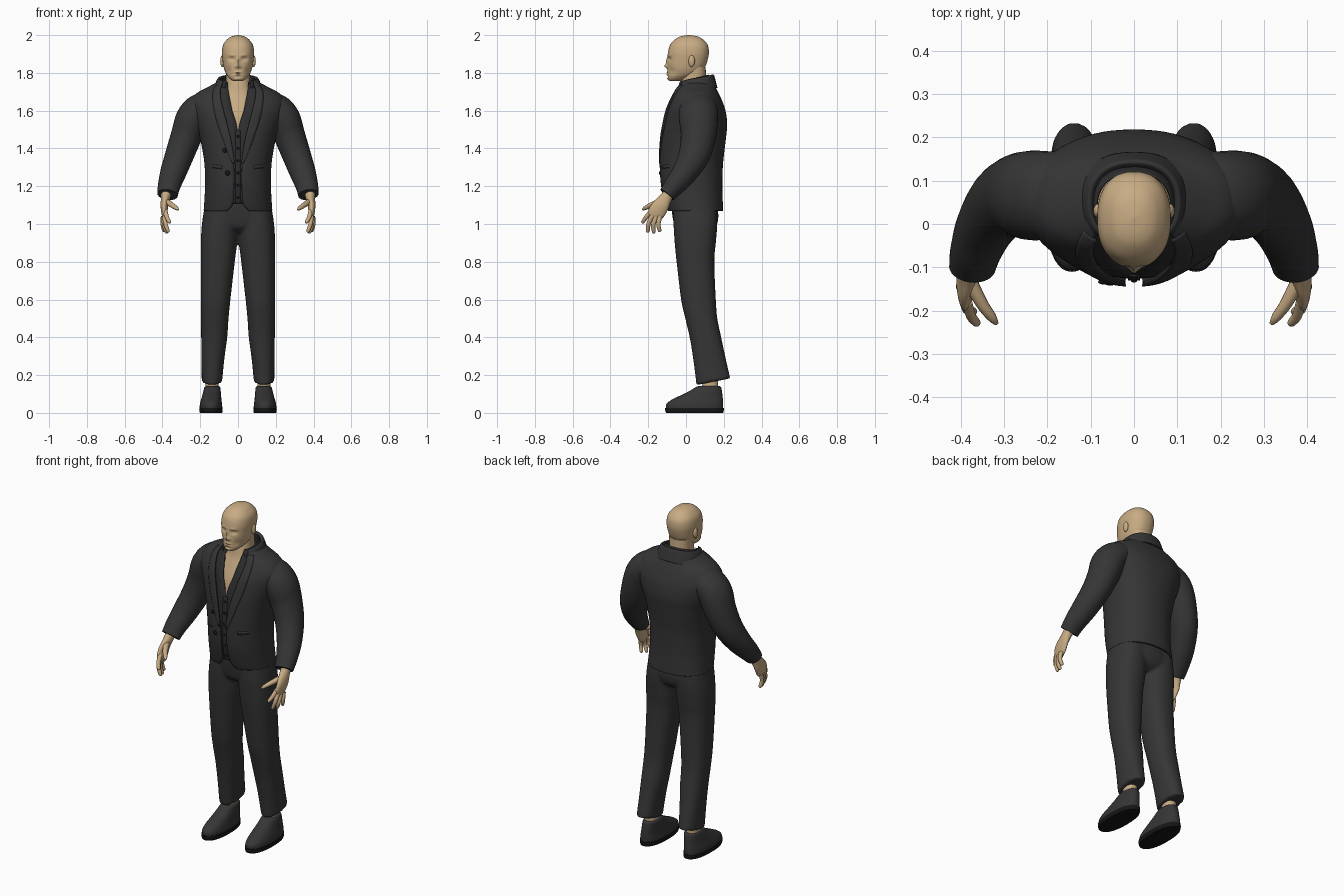
import bpy, bmesh
from math import sin, cos, pi, asin, exp, radians
from mathutils import Vector

if "Cube" in bpy.data.objects:
    bpy.data.objects.remove(bpy.data.objects["Cube"])

N = 2.3  # superellipse exponent of the body sections


def material(name, rgb):
    m = bpy.data.materials.new(name)
    m.diffuse_color = (*rgb, 1)
    m.use_nodes = True
    m.node_tree.nodes["Principled BSDF"].inputs["Base Color"].default_value = m.diffuse_color
    return m


SKIN = material("skin", (0.58, 0.41, 0.23))
CLOTH = material("dark_cloth", (0.036, 0.036, 0.037))
SHIRT = material("dark_shirt", (0.028, 0.028, 0.03))
BLACK = material("black", (0.008, 0.008, 0.009))


def spline(rows, n=8):
    """Catmull-Rom interpolation of equally long tuples."""
    out = []
    for i in range(len(rows) - 1):
        four = rows[max(i - 1, 0)], rows[i], rows[i + 1], rows[min(i + 2, len(rows) - 1)]
        for k in range(n):
            t = k / n
            out.append(tuple(0.5 * (2*b + (c - a)*t + (2*a - 5*b + 4*c - d)*t*t + (3*b - a - 3*c + d)*t**3)
                             for a, b, c, d in zip(*four)))
    return out + [tuple(rows[-1])]


def finish(name, bm, mat, mirror=False, thick=0.0, angle=50):
    bmesh.ops.recalc_face_normals(bm, faces=bm.faces)
    me = bpy.data.meshes.new(name)
    bm.to_mesh(me)
    bm.free()
    ob = bpy.data.objects.new(name, me)
    bpy.context.collection.objects.link(ob)
    me.materials.append(mat)
    if thick:
        s = ob.modifiers.new("thickness", 'SOLIDIFY')
        s.thickness, s.offset = thick, 0
    if mirror:
        ob.modifiers.new("mirror", 'MIRROR').use_mirror_merge = False
    bpy.ops.object.select_all(action='DESELECT')
    ob.select_set(True)
    bpy.context.view_layer.objects.active = ob
    bpy.ops.object.shade_smooth_by_angle(angle=radians(angle))
    return ob


def skin_rings(rings, closed=True, caps=True, bm=None):
    """Bridge a stack of point rings into a mesh."""
    bm = bm or bmesh.new()
    vs = [[bm.verts.new(p) for p in r] for r in rings]
    m = len(vs[0])
    for a, b in zip(vs, vs[1:]):
        for j in range(m if closed else m - 1):
            k = (j + 1) % m
            bm.faces.new((a[j], a[k], b[k], b[j]))
    if closed and caps:
        bm.faces.new(vs[0])
        bm.faces.new(vs[-1])
    return bm


def ring(row, seg=40, closed=True):
    """Horizontal section: z, half width, front y, back y, opening, centre x, tilt."""
    z, hw, yf, yb, gap, cx, tilt = (tuple(row) + (0, 0, 0))[:7]
    cy, ry = (yf + yb) / 2, (yb - yf) / 2
    d = 0 if closed else asin(min(1, (max(gap, 0) / hw) ** (N / 2)))
    pts = []
    for i in range(seg if closed else seg + 1):
        t = -pi / 2 + d + (2*pi - 2*d) * i / seg
        c, s = cos(t), sin(t)
        f = lambda v: (1 if v > 0 else -1) * abs(v) ** (2 / N)
        pts.append(Vector((cx + hw * f(c), cy + ry * f(s), z + tilt * s)))
    return pts


def sections(rows, n=8, seg=40, closed=True):
    return [ring(r, seg, closed) for r in spline([(tuple(r) + (0, 0, 0))[:7] for r in rows], n)]


def loft(name, rows, mat, closed=True, caps=True, seg=40, n=8, **kw):
    return finish(name, skin_rings(sections(rows, n, seg, closed), closed, caps), mat, **kw)


def tube(name, rows, mat, seg=24, n=6):
    """Limb along a path of x, y, z, radius fore-aft, radius sideways; mirrored."""
    rows = spline(rows, n)
    ps = [Vector(r[:3]) for r in rows]
    rings = []
    for i, r in enumerate(rows):
        d = (ps[min(i + 1, len(ps) - 1)] - ps[max(i - 1, 0)]).normalized()
        u = Vector((0, 1, 0))
        u = (u - d * u.dot(d)).normalized()
        v = d.cross(u)
        rings.append([ps[i] + u*r[3]*cos(2*pi*j/seg) + v*r[4]*sin(2*pi*j/seg) for j in range(seg)])
    return finish(name, skin_rings(rings), mat, mirror=True)


def front(row, x):
    """Front y of a body section at a given x."""
    hw, yf, yb = row[1:4]
    k = max(0, 1 - min(1, abs(x) / hw) ** N) ** (1 / N)
    return (yf + yb) / 2 - (yb - yf) / 2 * k


def near(rows, z):
    return min(rows, key=lambda r: abs(r[0] - z))


# Jacket body, open down the front
JACKET = [(1.07, .178, -.095, .193, .055), (1.11, .175, -.108, .191, .026), (1.2, .171, -.128, .188, .02),
          (1.32, .174, -.136, .192, .022), (1.45, .196, -.131, .207, .042), (1.53, .222, -.12, .214, .062),
          (1.60, .244, -.105, .205, .08), (1.65, .245, -.086, .188, .092), (1.69, .215, -.068, .17, .098),
          (1.72, .16, -.055, .154, .095), (1.75, .105, -.035, .14, .08)]
loft("jacket_body", JACKET, CLOTH, closed=False, seg=64, thick=.008)
FINE = spline(JACKET, 8)

# Shirt, open at the neck, and its button placket
OPENING = [0, 0, 0, 0, 0, .008, .03, .04, .048, .053, .055]
BLOUSE = [(r[0], r[1] - .014, r[2] + .012, r[3] - .014, g) for r, g in zip(JACKET, OPENING)][1:]
loft("shirt", BLOUSE, SHIRT, closed=False, seg=48, thick=.004)
SFINE = spline(BLOUSE, 8)
loft("shirt_collar", [(1.69, .098, -.055, .128, .055, 0, .02), (1.735, .092, -.05, .122, .058, 0, .02),
                      (1.768, .086, -.048, .118, .06, 0, .02), (1.755, .094, -.056, .125, .066, 0, .02),
                      (1.735, .1, -.062, .13, .068, 0, .02)], SHIRT, closed=False, thick=.004)
finish("shirt_placket", skin_rings([[Vector((x, front(r, x) - .004, r[0])) for x in (-.014, 0, .014)]
                                    for r in SFINE if r[0] < 1.5], False), SHIRT, thick=.004)

# Jacket collar and flat lapels
loft("jacket_collar", [(1.70, .132, -.072, .163, .1, 0, .02), (1.74, .118, -.058, .153, .088, 0, .02),
                       (1.768, .104, -.046, .144, .08, 0, .02), (1.758, .096, -.036, .134, .078, 0, .02)],
     CLOTH, closed=False, thick=.007)
strips = []
for r in FINE:
    if 1.31 < r[0] < 1.735:
        u = (r[0] - 1.31) / .425
        w = .006 + .045 * sin(pi * min(u * .85, 1)) ** .8
        strips.append([Vector((r[4] - .004 + w*k/4, front(r, r[4] - .004 + w*k/4) - .006, r[0])) for k in range(5)])
finish("lapels", skin_rings(strips, False), CLOTH, mirror=True, thick=.005)

# Pocket flaps
finish("pocket_flaps", skin_rings([[Vector((x/1000, front(near(FINE, z), x/1000) - .004, z + (x - 85) * .0001))
                                    for x in range(85, 160, 12)] for z in (1.292, 1.31)], False),
       CLOTH, mirror=True, thick=.004)


def ball(name, spots, size, mat, mirror=False):
    bm = bmesh.new()
    for p in spots:
        vs = bmesh.ops.create_uvsphere(bm, u_segments=16, v_segments=10, radius=1)["verts"]
        bmesh.ops.scale(bm, vec=size, verts=vs)
        bmesh.ops.translate(bm, vec=p, verts=vs)
    return finish(name, bm, mat, mirror)


# Buttons
ball("jacket_buttons", [(x, front(near(FINE, z), x) - .007, z) for x, z in ((-.07, 1.39), (-.055, 1.27))],
     (.013, .006, .013), BLACK)
ball("shirt_buttons", [(0, front(near(SFINE, 1.14 + .065*i), 0) - .007, 1.14 + .065*i) for i in range(6)],
     (.007, .004, .007), BLACK)

# Sleeves, starting well inside the shoulders
tube("sleeves", [(.09, .07, 1.625, .085, .065), (.15, .068, 1.62, .097, .078), (.2, .066, 1.602, .102, .088),
                 (.24, .066, 1.555, .103, .09), (.272, .066, 1.47, .094, .083), (.308, .045, 1.37, .084, .076),
                 (.342, -.005, 1.275, .068, .069), (.364, -.06, 1.205, .056, .06),
                 (.373, -.1, 1.155, .045, .054)], CLOTH, seg=32)

# Hands: palm, thumb and fingers
tube("palms", [(.378, -.08, 1.175, .03, .03), (.383, -.105, 1.14, .032, .025), (.39, -.135, 1.095, .044, .02),
               (.389, -.16, 1.055, .044, .016), (.387, -.172, 1.035, .03, .011)], SKIN)
tube("thumbs", [(.38, -.13, 1.12, .018, .016), (.35, -.185, 1.1, .014, .014), (.328, -.215, 1.085, .011, .011),
                (.317, -.23, 1.075, .005, .005)], SKIN, seg=14)
FINGERS = {"index": ((.385, -.182, 1.07), (.376, -.212, 1.035), (.36, -.232, 1.005)),
           "middle": ((.389, -.175, 1.05), (.385, -.197, 1.005), (.368, -.203, .955)),
           "ring": ((.393, -.158, 1.04), (.391, -.173, .995), (.377, -.17, .95)),
           "little": ((.397, -.138, 1.04), (.399, -.146, 1.0), (.39, -.138, .958))}
for label, (a, b, c) in FINGERS.items():
    mid = tuple((p + 4*q) / 5 for p, q in zip(b, c))
    tube(label + "_fingers", [(*a, .013, .012), (*b, .0115, .0115), (*mid, .0095, .0095), (*c, .004, .004)],
         SKIN, seg=14)

# Trousers: seat and two flared legs fused into one smooth surface
SEAT = [(1.17, .155, -.085, .165), (1.08, .174, -.077, .17), (1.02, .178, -.068, .17),
        (.98, .14, -.055, .155), (.955, .06, -.02, .12)]
LEG = [(1.1, .088, -.066, .163, 0, .088), (1.0, .095, -.066, .166, 0, .096), (.9, .096, -.06, .158, 0, .101),
       (.8, .09, -.05, .15, 0, .107), (.6, .078, -.026, .158, 0, .118), (.5, .073, -.004, .166, 0, .123),
       (.4, .069, .02, .186, 0, .126, .003), (.28, .06, .04, .21, 0, .133, .01),
       (.165, .054, .055, .235, 0, .138, .018)]
bm = skin_rings(sections(SEAT))
for side in (1, -1):
    skin_rings([[Vector((side * p.x, p.y, p.z)) for p in r] for r in sections(LEG)], bm=bm)
trousers = finish("trousers", bm, CLOTH)
fuse = trousers.modifiers.new("fuse", 'REMESH')
fuse.mode, fuse.voxel_size, fuse.use_smooth_shade = 'VOXEL', .008, True
blend = trousers.modifiers.new("blend", 'SMOOTH')
blend.factor, blend.iterations = .5, 8

# Ankles, shoes and soles
loft("ankles", [(.09, .036, .07, .175, 0, .137), (.16, .034, .088, .17, 0, .137), (.26, .036, .09, .18, 0, .137)],
     SKIN, mirror=True, seg=24)
loft("shoes", [(.02, .06, -.105, .196, 0, .143), (.045, .059, -.104, .197, 0, .143), (.065, .055, -.083, .196, 0, .142),
               (.085, .051, -.045, .194, 0, .14), (.11, .047, .008, .191, 0, .138), (.135, .042, .05, .186, 0, .136),
               (.142, .035, .065, .178, 0, .136)], CLOTH, mirror=True)
loft("soles", [(0, .059, -.106, .197, 0, .143), (.013, .062, -.11, .2, 0, .143), (.026, .062, -.11, .2, 0, .143)],
     BLACK, mirror=True, n=2)

# Neck and chest skin behind the open shirt
loft("neck", [(1.4, .15, -.106, .15), (1.5, .15, -.1, .15), (1.58, .14, -.085, .14), (1.65, .11, -.058, .13),
              (1.7, .08, -.038, .117), (1.75, .064, -.028, .108), (1.83, .064, -.01, .104)], SKIN)

# Head, with facial features pushed into a dense loft
head = [(1.756, .022, -.085, -.035), (1.764, .038, -.094, -.005), (1.78, .054, -.098, .035), (1.80, .066, -.098, .075),
        (1.83, .076, -.098, .1), (1.87, .082, -.097, .115), (1.91, .085, -.095, .121), (1.95, .078, -.083, .114),
        (1.98, .055, -.055, .087), (1.994, .031, -.026, .058), (2.0, .004, .012, .02)]
bm = skin_rings([ring(r, 100) for r in spline(head, 8)])
FACE = [(0, 1.836, .010, .010, -.015), (0, 1.86, .008, .022, -.009), (.014, 1.832, .006, .006, -.005),
        (.033, 1.873, .015, .010, .013), (.033, 1.872, .009, .005, -.006), (.03, 1.893, .018, .006, -.004),
        (0, 1.804, .017, .004, -.005), (0, 1.791, .015, .004, -.005), (0, 1.798, .02, .002, .003),
        (0, 1.779, .018, .005, .003), (.05, 1.81, .015, .02, .006), (0, 1.768, .014, .007, -.004)]
for v in bm.verts:
    if v.co.y < 0.0 and 1.76 < v.co.z < 1.93:
        x, z = abs(v.co.x), v.co.z
        v.co.y += sum(a * exp(-((x - fx) / sx) ** 2 - ((z - fz) / sz) ** 2) for fx, fz, sx, sz, a in FACE)
finish("head", bm, SKIN)
ball("ears", [(.083, .03, 1.862)], (.011, .017, .031), SKIN, mirror=True)
